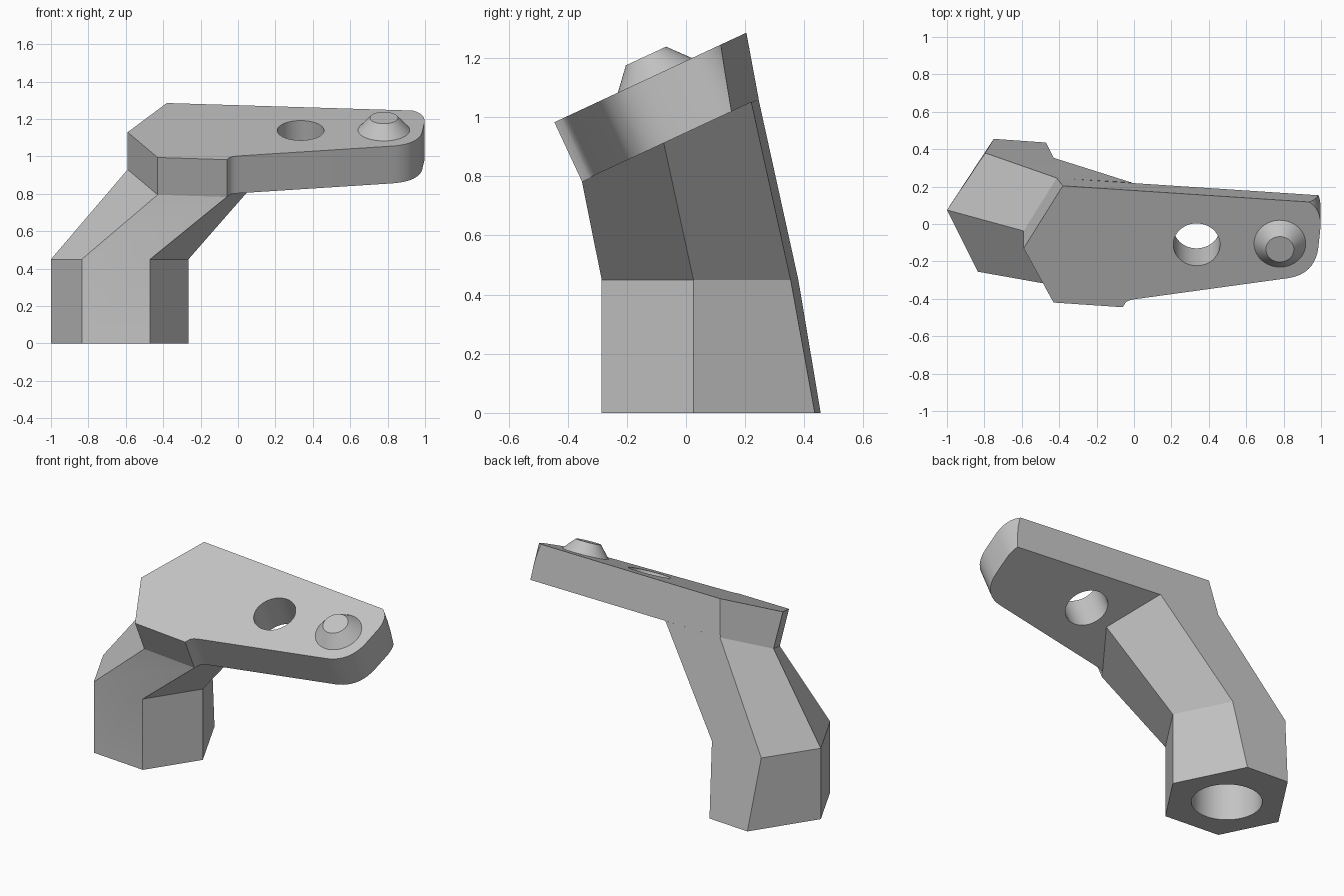
import bpy, bmesh, math
from mathutils import Vector, Matrix

if bpy.data.objects.get("Cube"):
    bpy.data.objects.remove(bpy.data.objects["Cube"])

grey = bpy.data.materials.new("plain_grey")
grey.use_nodes = True
grey.diffuse_color = (0.55, 0.55, 0.55, 1)
grey.node_tree.nodes["Principled BSDF"].inputs["Base Color"].default_value = (0.55, 0.55, 0.55, 1)

TILT = math.radians(25)
TURN = Matrix.Rotation(TILT, 4, 'X')
NORMAL = TURN @ Vector((0, 0, 1))
THICK = 0.22
# Sloping flat back shared by the leg and the plate
BACK_NORMAL = Vector((0.071, 1, 0.175))


def back_y(x, z):
    return 0.402 - 0.071 * x - 0.175 * z


def on_top(x, y):
    return Vector((x, y, 1.19 + math.tan(TILT) * y))


def make(name, bm):
    bmesh.ops.recalc_face_normals(bm, faces=bm.faces)
    mesh = bpy.data.meshes.new(name)
    bm.to_mesh(mesh)
    bm.free()
    mesh.materials.append(grey)
    ob = bpy.data.objects.new(name, mesh)
    bpy.context.collection.objects.link(ob)
    return ob


def loft(name, loops, clip=False):
    bm = bmesh.new()
    rings = [[bm.verts.new(p) for p in loop] for loop in loops]
    for low, high in zip(rings, rings[1:]):
        for i in range(len(low)):
            j = (i + 1) % len(low)
            bm.faces.new((low[i], low[j], high[j], high[i]))
    bm.faces.new(rings[0][::-1])
    bm.faces.new(rings[-1])
    if clip:
        bmesh.ops.bisect_plane(bm, geom=bm.verts[:] + bm.edges[:] + bm.faces[:],
                               plane_co=(0, back_y(0, 0), 0), plane_no=BACK_NORMAL,
                               clear_outer=True)
        bmesh.ops.holes_fill(bm, edges=[e for e in bm.edges if e.is_boundary])
    return make(name, bm)


def cone(name, centre, r1, r2, depth, turn):
    bm = bmesh.new()
    bmesh.ops.create_cone(bm, cap_ends=True, segments=48, radius1=r1, radius2=r2,
                          depth=depth, matrix=Matrix.Translation(centre) @ turn)
    return make(name, bm)


def drill(ob, centre, radius, depth, turn):
    cutter = cone("hole_cutter", centre, radius, radius, depth, turn)
    cutter.hide_render = True
    mod = ob.modifiers.new("hole", 'BOOLEAN')
    mod.operation, mod.solver, mod.object = 'DIFFERENCE', 'EXACT', cutter
    bpy.context.view_layer.objects.active = ob
    bpy.ops.object.modifier_apply(modifier=mod.name)
    bpy.data.objects.remove(cutter)


def corner(a, c, b, steps=10):
    a, c, b = Vector(a), Vector(c), Vector(b)
    return [a.lerp(c, t).lerp(c.lerp(b, t), t) for t in (i / steps for i in range(steps + 1))]


# Tilted plate: hexagonal root with a tapering, rounded arm
outline = [(-0.296, 0.339), (-0.59, -0.13), (-0.43, -0.42), (-0.06, -0.445)]
outline += corner((-0.045, -0.42), (-0.03, -0.405), (0.02, -0.4), 4)
outline += corner((0.82, -0.29), (0.965, -0.27), (0.985, -0.13))
outline += corner((0.998, -0.01), (1.0, 0.13), (0.85, 0.14))
top = [on_top(*p) for p in outline]
plate = loft("plate", [[p - NORMAL * THICK for p in top], top], clip=True)
drill(plate, on_top(0.335, -0.11), 0.125, 1, TURN)

# Leg: upright hexagonal foot, then a slanted hexagon meeting the plate
foot = [(-1, 0.075), (-0.835, -0.255), (-0.47, -0.285), (-0.265, 0.025)]
knee_back = [(-0.43, back_y(-0.43, 0.45)), (-0.795, back_y(-0.795, 0.45))]
foot_back = [(-0.47, back_y(-0.47, 0)), (-0.75, back_y(-0.75, 0))]
root = [(-0.59, -0.13), (-0.43, -0.42), (-0.06, -0.445), (0.14, -0.168),
        (-0.01, 0.128), (-0.41, 0.152)]
leg = loft("leg", [[(x, y, 0) for x, y in foot + foot_back],
                   [(x, y, 0.45) for x, y in foot + knee_back],
                   [on_top(*p) - NORMAL * THICK for p in root]])
drill(leg, Vector((-0.633, 0.06, 0)), 0.2, 0.8, Matrix.Identity(4))

# Tapered stud near the rounded end
stud = cone("stud", on_top(0.78, -0.105) + NORMAL * 0.035, 0.14, 0.075, 0.074, TURN)

for ob in (plate, leg, stud):
    bpy.ops.object.select_all(action='DESELECT')
    ob.select_set(True)
    bpy.context.view_layer.objects.active = ob
    bpy.ops.object.shade_smooth_by_angle(angle=math.radians(25))
